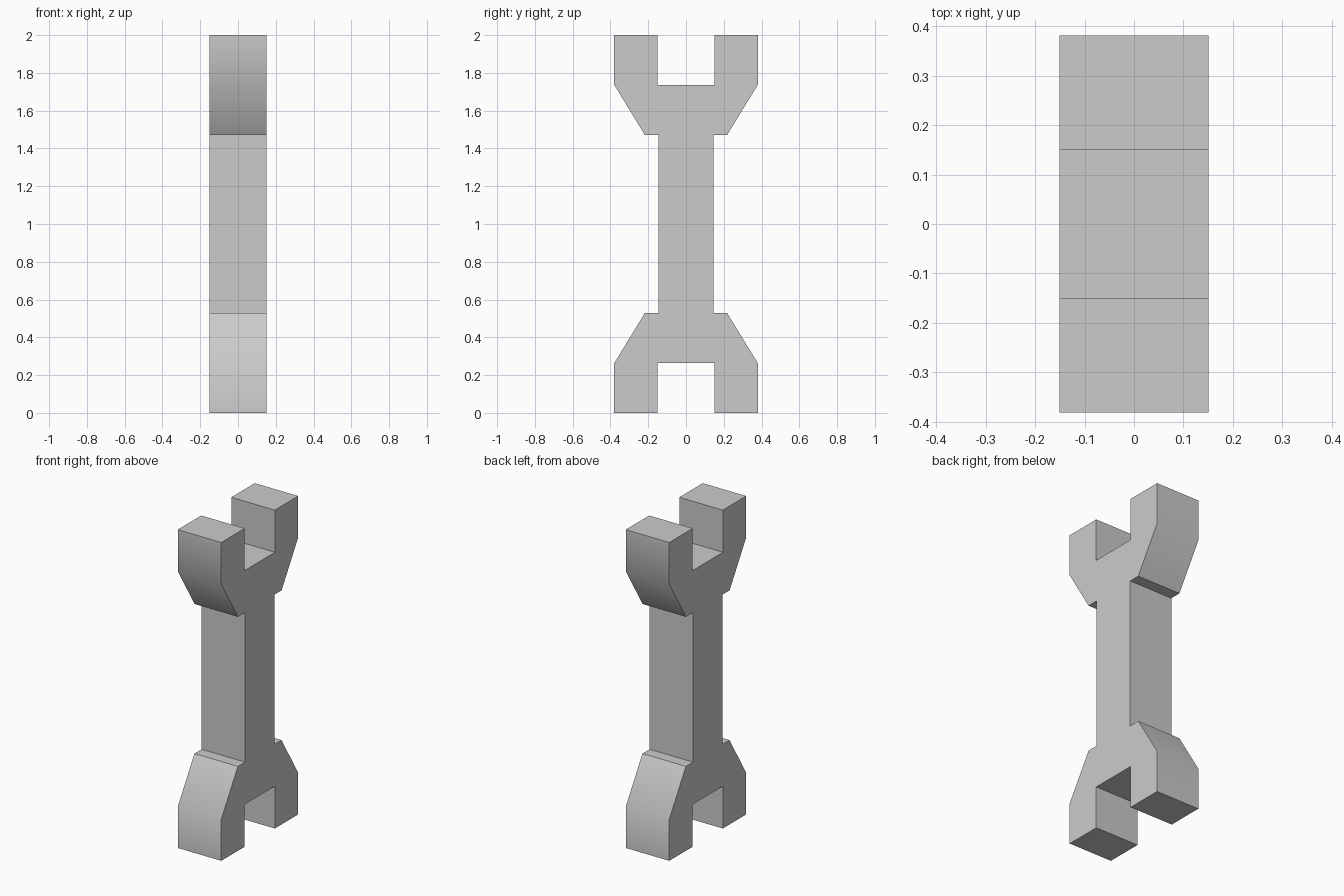
import bpy, bmesh
from math import radians

if "Cube" in bpy.data.objects:
    bpy.data.objects.remove(bpy.data.objects["Cube"])

HALF_THICK = 0.151
HEIGHT = 2.0

# Quarter outline (y, z): bottom slot, jaw, shoulder, shaft
quarter = [(0.15, 0.265), (0.15, 0.0), (0.382, 0.0), (0.382, 0.26),
           (0.217, 0.53), (0.146, 0.53)]

# Mirror the quarter up, then across to the other side
right = quarter + [(y, HEIGHT - z) for y, z in reversed(quarter)]
outline = right + [(-y, z) for y, z in reversed(right)]

# Extrude the outline through its thickness
bm = bmesh.new()
face = bm.faces.new([bm.verts.new((-HALF_THICK, y, z)) for y, z in outline])
result = bmesh.ops.extrude_face_region(bm, geom=[face])
moved = [v for v in result["geom"] if isinstance(v, bmesh.types.BMVert)]
bmesh.ops.translate(bm, verts=moved, vec=(2 * HALF_THICK, 0, 0))
bmesh.ops.recalc_face_normals(bm, faces=bm.faces)

mesh = bpy.data.meshes.new("double_ended_wrench")
bm.to_mesh(mesh)
bm.free()
wrench = bpy.data.objects.new("double_ended_wrench", mesh)
bpy.context.collection.objects.link(wrench)

# Soft shading on the outer jaw bend only
bpy.context.view_layer.objects.active = wrench
wrench.select_set(True)
bpy.ops.object.shade_smooth_by_angle(angle=radians(35))
